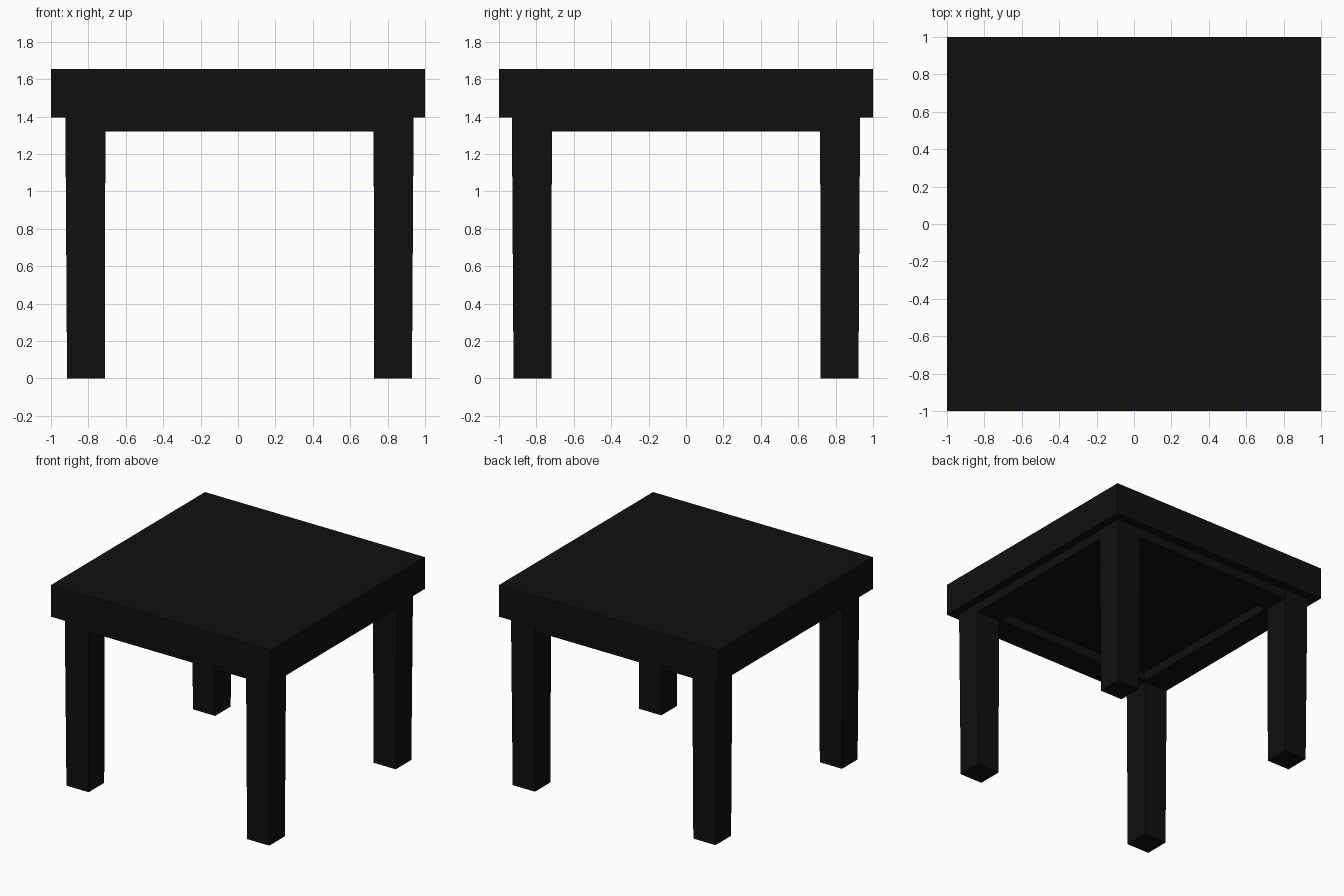
import bpy, bmesh

if "Cube" in bpy.data.objects:
    bpy.data.objects.remove(bpy.data.objects["Cube"])

black = bpy.data.materials.new("black_finish")
black.diffuse_color = (0.005, 0.005, 0.005, 1)
black.use_nodes = True
black.node_tree.nodes["Principled BSDF"].inputs["Base Color"].default_value = black.diffuse_color


def prism(name, low, high, z0, z1):
    """Block between a lower and an upper rectangle (x0, x1, y0, y1)."""
    bm = bmesh.new()
    rings = []
    for (x0, x1, y0, y1), z in ((low, z0), (high, z1)):
        rings.append([bm.verts.new((x, y, z)) for x, y in
                      ((x0, y0), (x1, y0), (x1, y1), (x0, y1))])
    a, b = rings
    bm.faces.new(a[::-1])
    bm.faces.new(b)
    for i in range(4):
        j = (i + 1) % 4
        bm.faces.new((a[i], a[j], b[j], b[i]))
    mesh = bpy.data.meshes.new(name)
    bm.to_mesh(mesh)
    bm.free()
    mesh.materials.append(black)
    obj = bpy.data.objects.new(name, mesh)
    bpy.context.collection.objects.link(obj)
    return obj


def block(name, rect, z0, z1):
    return prism(name, rect, rect, z0, z1)


TOP_Z, UNDER_Z, RAIL_Z = 1.655, 1.395, 1.32
SHIFT = 0.008          # legs and frame sit slightly off centre in x
OUT, INN = 0.927, 0.705

# Thick square slab
block("table_top", (-1, 1, -1, 1), UNDER_Z, TOP_Z)

# Rail frame under the top
for side, s in (("front", -1), ("back", 1)):
    y0, y1 = sorted((s * OUT, s * INN))
    block(side + "_rail", (-OUT + SHIFT, OUT + SHIFT, y0, y1), RAIL_Z, UNDER_Z)
for side, s in (("left", -1), ("right", 1)):
    x0, x1 = sorted((s * OUT, s * INN))
    block(side + "_rail", (x0 + SHIFT, x1 + SHIFT, -INN, INN), RAIL_Z, UNDER_Z)

# Slightly tapered square legs
for xn, sx in (("left", -1), ("right", 1)):
    for yn, sy in (("front", -1), ("back", 1)):
        def foot(inner, outer):
            x0, x1 = sorted((sx * inner, sx * outer))
            y0, y1 = sorted((sy * inner, sy * outer))
            return (x0 + SHIFT, x1 + SHIFT, y0, y1)
        prism(f"{yn}_{xn}_leg", foot(0.72, 0.922), foot(0.717, 0.931), 0, UNDER_Z)
